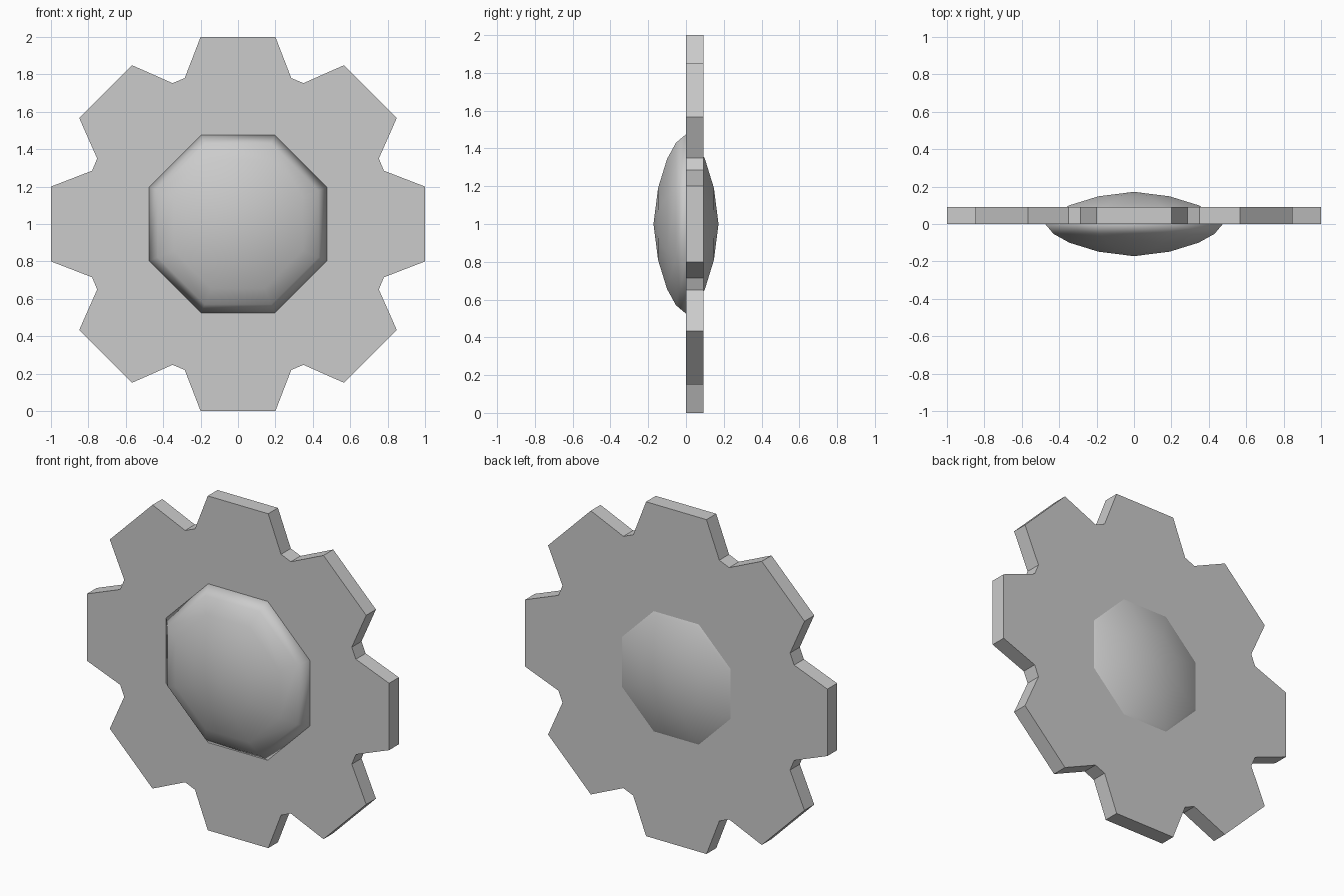
import bpy, bmesh
from math import pi, cos, sin
from mathutils import Matrix, Vector

if "Cube" in bpy.data.objects:
    bpy.data.objects.remove(bpy.data.objects["Cube"])

TEETH = 8
CENTRE = Vector((0, 0, 1))


def finish(name, bm):
    bmesh.ops.recalc_face_normals(bm, faces=bm.faces)
    mesh = bpy.data.meshes.new(name)
    bm.to_mesh(mesh)
    bm.free()
    obj = bpy.data.objects.new(name, mesh)
    bpy.context.collection.objects.link(obj)
    return obj


# Gear plate: one tooth outline repeated around the centre, then thickened
tooth = [(-0.285, 0.78), (-0.2, 1.0), (0.2, 1.0), (0.285, 0.78)]
bm = bmesh.new()
outline = []
for i in range(TEETH):
    turn = Matrix.Rotation(2 * pi * i / TEETH, 3, 'Y')
    outline += [bm.verts.new(CENTRE + turn @ Vector((x, 0, z))) for x, z in tooth]
face = bm.faces.new(outline)
new = bmesh.ops.extrude_face_region(bm, geom=[face], use_keep_orig=True)["geom"]
bmesh.ops.translate(bm, vec=(0, 0.092, 0),
                    verts=[g for g in new if isinstance(g, bmesh.types.BMVert)])
finish("gear_plate", bm)

# Hub: eight-sided lens, domed on both sides of the plate
half = [(0.19, 0.148), (0.345, 0.100), (0.43, 0.053)]
profile = [(r, -y) for r, y in half] + [(0.475, 0)] + [(r, y) for r, y in reversed(half)]
bm = bmesh.new()
rings = []
for r, y in profile:
    r /= cos(pi / 8)
    angles = [2 * pi * (k + 0.5) / 8 for k in range(8)]
    rings.append([bm.verts.new(CENTRE + Vector((r * cos(a), y, r * sin(a)))) for a in angles])
for a, b in zip(rings, rings[1:]):
    for k in range(8):
        n = (k + 1) % 8
        bm.faces.new((a[k], a[n], b[n], b[k]))
for ring, y in ((rings[0], -0.172), (rings[-1], 0.172)):
    pole = bm.verts.new(CENTRE + Vector((0, y, 0)))
    for k in range(8):
        bm.faces.new((pole, ring[k], ring[(k + 1) % 8]))
hub = finish("hub_lens", bm)
for p in hub.data.polygons:
    p.use_smooth = True
